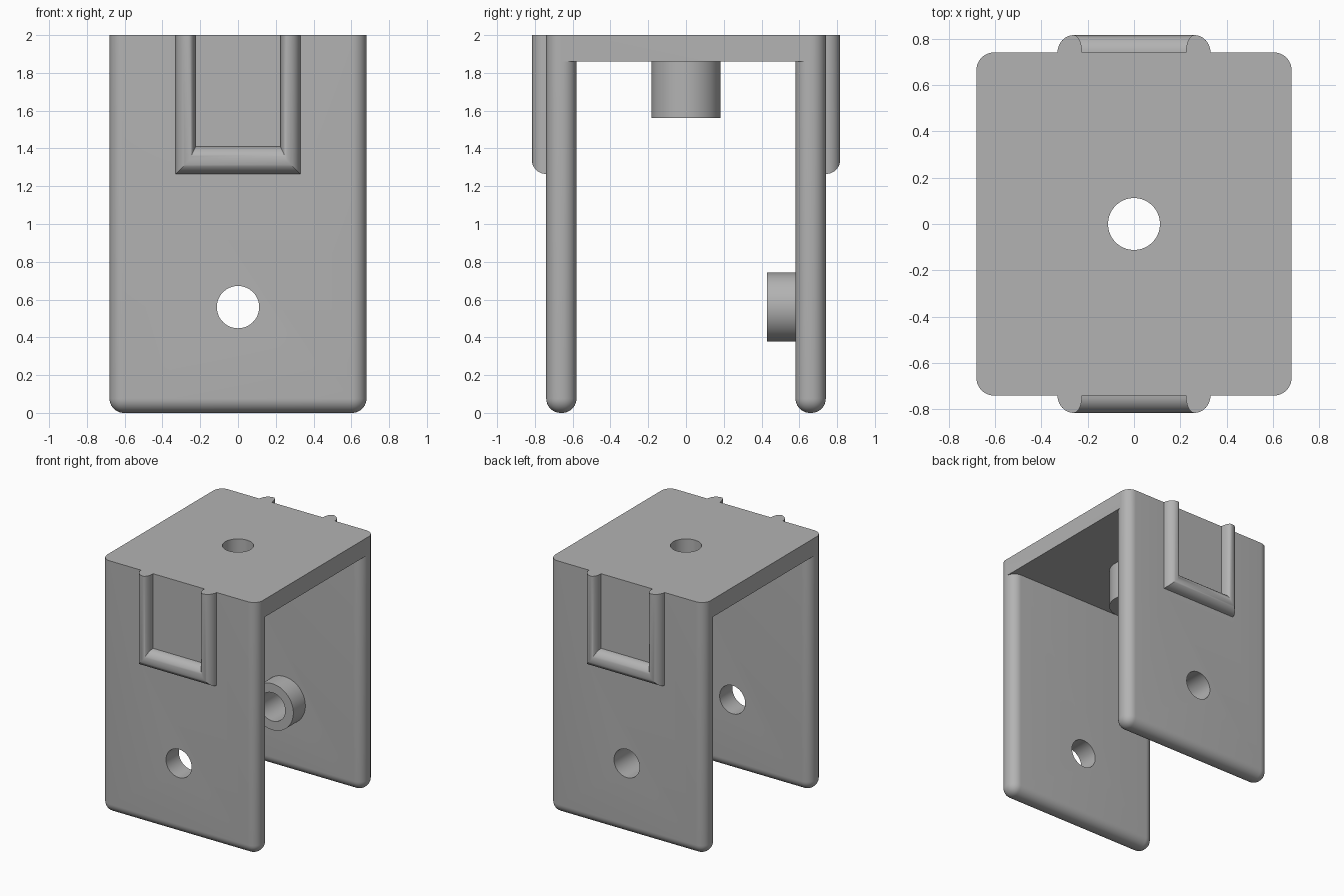
import bpy, bmesh, math
from mathutils import Matrix, Vector

default = bpy.data.objects.get("Cube")
if default:
    bpy.data.objects.remove(default)

HALF_X, TOP, HOLE_Z = 0.68, 2.0, 0.56
LEG_IN, LEG_OUT = 0.58, 0.74

grey = bpy.data.materials.new("plain grey")
grey.use_nodes = True
color = (0.45, 0.45, 0.45, 1)
grey.diffuse_color = color
grey.node_tree.nodes["Principled BSDF"].inputs["Base Color"].default_value = color


def finish(bm, name):
    bmesh.ops.recalc_face_normals(bm, faces=bm.faces)
    mesh = bpy.data.meshes.new(name)
    bm.to_mesh(mesh)
    bm.free()
    mesh.materials.append(grey)
    obj = bpy.data.objects.new(name, mesh)
    bpy.context.collection.objects.link(obj)
    return obj


def box(bm, low, high):
    low, high = Vector(low), Vector(high)
    place = Matrix.Translation((low + high) / 2) @ Matrix.Diagonal((*(high - low), 1))
    bmesh.ops.create_cube(bm, size=1, matrix=place)


def cylinder(name, radius, start, end):
    start, end = Vector(start), Vector(end)
    axis = end - start
    turn = axis.to_track_quat("Z", "Y").to_matrix().to_4x4()
    bm = bmesh.new()
    bmesh.ops.create_cone(bm, cap_ends=True, segments=64, radius1=radius, radius2=radius,
                          depth=axis.length, matrix=Matrix.Translation((start + end) / 2) @ turn)
    return finish(bm, name)


def leg(name, side):
    # slab rounded everywhere except around its top face
    bm = bmesh.new()
    y1, y2 = sorted((side * LEG_IN, side * LEG_OUT))
    box(bm, (-HALF_X, y1, 0), (HALF_X, y2, TOP))
    edges = [e for e in bm.edges if min(v.co.z for v in e.verts) < 0.01]
    bmesh.ops.bevel(bm, geom=edges, offset=0.076, offset_type="OFFSET",
                    segments=10, profile=0.5, affect="EDGES")
    return finish(bm, name)


def u_rib(name, side):
    # rounded bead swept down, across and up with mitred corners
    outer, height, steps, x_edge, z_edge = 0.07, 0.075, 20, 0.33, 1.265

    def profile(inner):
        points = [(0, -0.05)]
        for i in range(steps + 1):
            a = math.pi * i / steps
            reach = outer if i <= steps / 2 else inner
            points.append((outer - reach * math.cos(a), height * math.sin(a)))
        return points + [(outer + inner, -0.05)]

    bm = bmesh.new()
    rings = [[], [], [], []]
    for (ox, h), (oz, _) in zip(profile(0.036), profile(0.075)):
        x, y, z = x_edge - ox, side * (LEG_OUT + h), z_edge + oz
        for ring, co in zip(rings, ((-x, y, TOP), (-x, y, z), (x, y, z), (x, y, TOP))):
            ring.append(bm.verts.new(co))
    n = len(rings[0])
    for a, b in zip(rings, rings[1:]):
        for i in range(n):
            j = (i + 1) % n
            bm.faces.new((a[i], a[j], b[j], b[i]))
    bm.faces.new(rings[0])
    bm.faces.new(rings[3])
    return finish(bm, name)


# top plate
bm = bmesh.new()
box(bm, (-HALF_X, -0.66, 1.86), (HALF_X, 0.66, TOP))
bracket = finish(bm, "bracket_body")

# parts joined to the plate
added = [
    leg("front_leg", -1), leg("back_leg", 1),
    u_rib("front_rib", -1), u_rib("back_rib", 1),
    cylinder("top_boss", 0.183, (0, 0, 1.56), (0, 0, 1.9)),
    cylinder("back_boss", 0.183, (0, 0.43, HOLE_Z), (0, 0.62, HOLE_Z)),
]
# bolt holes
cut = [
    cylinder("top_hole_cutter", 0.112, (0, 0, 1.4), (0, 0, 2.2)),
    cylinder("leg_hole_cutter", 0.112, (0, -1, HOLE_Z), (0, 1, HOLE_Z)),
]

bpy.context.view_layer.objects.active = bracket
for operation, tools in (("UNION", added), ("DIFFERENCE", cut)):
    for tool in tools:
        mod = bracket.modifiers.new(tool.name, "BOOLEAN")
        mod.operation, mod.solver, mod.object = operation, "EXACT", tool
        bpy.ops.object.modifier_apply(modifier=mod.name)
        bpy.data.objects.remove(tool)

bpy.ops.object.select_all(action="DESELECT")
bracket.select_set(True)
bpy.ops.object.shade_smooth_by_angle(angle=math.radians(30))
